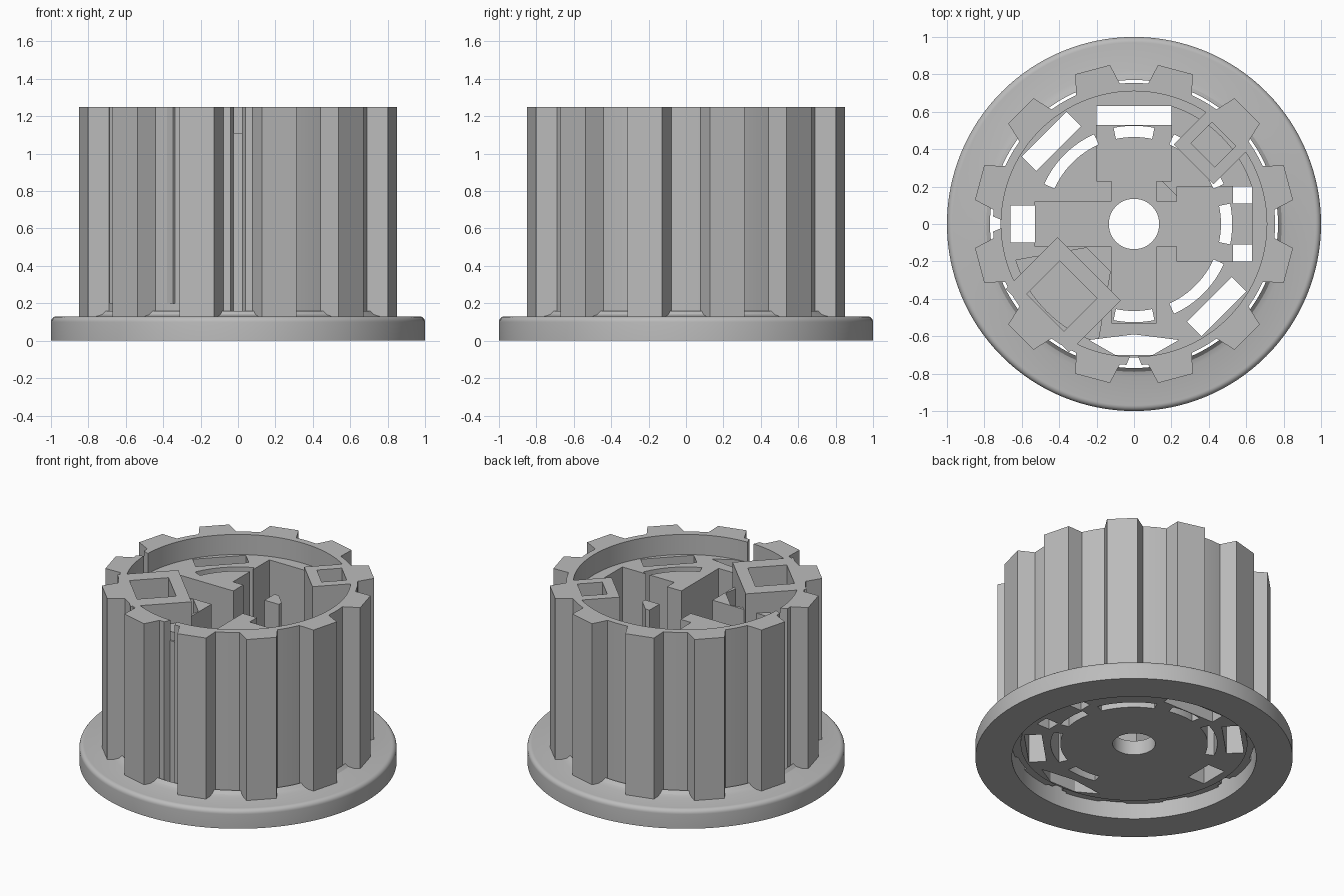
import bpy, bmesh, math
from math import radians, cos, sin
from mathutils import Matrix

cube = bpy.data.objects.get("Cube")
if cube:
    bpy.data.objects.remove(cube, do_unlink=True)

grey = bpy.data.materials.new("plain_grey")
grey.use_nodes = True
colour = (0.5, 0.5, 0.5, 1)
grey.diffuse_color = colour
grey.node_tree.nodes["Principled BSDF"].inputs["Base Color"].default_value = colour

BOTTOM, FLOOR, LOW, DECK, TOP = 0.1, 0.2, 0.7, 1.11, 1.25


def prism(name, points, z0, z1, turn=0):
    """Extrude a flat outline upward, turned about z by some degrees."""
    bm = bmesh.new()
    face = bm.faces.new([bm.verts.new((x, y, z0)) for x, y in points])
    new = bmesh.ops.extrude_face_region(bm, geom=[face])["geom"]
    verts = [v for v in new if isinstance(v, bmesh.types.BMVert)]
    bmesh.ops.translate(bm, verts=verts, vec=(0, 0, z1 - z0))
    bmesh.ops.rotate(bm, verts=bm.verts, matrix=Matrix.Rotation(radians(turn), 3, "Z"))
    bmesh.ops.recalc_face_normals(bm, faces=bm.faces)
    mesh = bpy.data.meshes.new(name)
    bm.to_mesh(mesh)
    bm.free()
    mesh.materials.append(grey)
    obj = bpy.data.objects.new(name, mesh)
    bpy.context.collection.objects.link(obj)
    return obj


def polar(r, deg):
    return r * cos(radians(deg)), r * sin(radians(deg))


def arc(r, a, b, n):
    return [polar(r, a + (b - a) * i / n) for i in range(n + 1)]


def circle(r, n=96):
    return arc(r, 0, 360, n)[:-1]


def rect(x0, x1, y0, y1):
    return [(x0, y0), (x1, y0), (x1, y1), (x0, y1)]


def cut(obj, points, z0, z1, turn=0):
    """Cut an extruded outline out of a part."""
    cutter = prism("cutter", points, z0, z1, turn)
    cutter.hide_render = True
    mod = obj.modifiers.new("cut", "BOOLEAN")
    mod.operation, mod.solver, mod.object = "DIFFERENCE", "EXACT", cutter
    bpy.context.view_layer.objects.active = obj
    bpy.ops.object.modifier_apply(modifier=mod.name)
    bpy.data.objects.remove(cutter, do_unlink=True)


def lathe(name, profile, steps=128):
    """Spin a closed radius-height profile about z."""
    bm = bmesh.new()
    rings = [[bm.verts.new((*polar(r, 360 * i / steps), z)) for r, z in profile]
             for i in range(steps)]
    n = len(profile)
    for i in range(steps):
        a, b = rings[i], rings[(i + 1) % steps]
        for j in range(n):
            k = (j + 1) % n
            bm.faces.new((a[j], b[j], b[k], a[k]))
    bmesh.ops.recalc_face_normals(bm, faces=bm.faces)
    mesh = bpy.data.meshes.new(name)
    bm.to_mesh(mesh)
    bm.free()
    mesh.materials.append(grey)
    obj = bpy.data.objects.new(name, mesh)
    bpy.context.collection.objects.link(obj)
    return obj


# Flange with a rounded rim and a small fillet towards the teeth
rim = [(0.97 + 0.03 * cos(radians(a)), 0.1 + 0.03 * sin(radians(a))) for a in range(0, 91, 15)]
flange = lathe("flange", [(0.77, 0), (1, 0), *rim, (0.82, 0.13), (0.79, 0.14), (0.77, 0.16)])

# Ring of twelve teeth
outline = []
for k in range(12):
    mid = 15 + 30 * k
    outline += [polar(0.755, mid - 9.2), polar(0.86, mid - 6.4),
                polar(0.86, mid + 6.4), polar(0.755, mid + 9.2)]
    outline += [polar(0.755, mid + 15)]
toothed_ring = prism("toothed_ring", outline, BOTTOM + 0.01, TOP)
cut(toothed_ring, circle(0.71), 0, 2)
for turn in (180, 270):
    cut(toothed_ring, [(0.68, -0.01), (0.8, -0.06), (0.8, 0.06), (0.68, 0.01)], 0, 2, turn)

# Core: raised decks separated by a cross of deep channels
core = prism("core", circle(0.715), BOTTOM, DECK)
wide = rect(0.23, 0.63, -0.2, 0.2)
narrow = rect(-0.1, 0.53, -0.12, 0.12)
for turn in (0, 90, 180, 270):
    cut(core, narrow, FLOOR, 2, turn)
for turn in (0, 90):
    cut(core, wide, FLOOR, 2, turn)

# Two quadrants step down around the clip blocks
step = arc(0.66, -28, 28, 16) + [(0.27, 0.09), (0.27, -0.09)]
for turn in (45, 225):
    cut(core, step, LOW, 2, turn)

# Shaft hole and small corner reliefs around it
cut(core, circle(0.135, 48), 0, 2)
cut(core, rect(-0.12, 0.12, -0.12, 0.12), FLOOR, 2, 45)

# Curved slots in the plate
for turn in (0, 45, 90, 135, 270, 315):
    half = 12 if turn % 90 == 0 else 21
    cut(core, arc(0.525, -half, half, 12) + arc(0.465, half, -half, 12), 0, 2, turn)

# Outer windows in the plate
for y in (-0.155, 0.155):
    cut(core, rect(0.53, 0.63, y - 0.045, y + 0.045), 0, 2)
cut(core, rect(0.53, 0.63, -0.2, 0.2), 0, 2, 90)
cut(core, rect(0.53, 0.66, -0.1, 0.1), 0, 2, 180)
for turn in (135, 315):
    cut(core, rect(0.57, 0.68, -0.17, 0.17), 0, 2, turn)
cut(core, [(0.62, -0.24), (0.7, -0.1), (0.7, 0.1), (0.62, 0.24), (0.59, 0.0)], 0, 2, 270)

# Clip blocks standing in the stepped quadrants, each with a pocket
small_clip = prism("small_clip", rect(0.45, 0.73, -0.15, 0.15), FLOOR, TOP, 45)
cut(small_clip, rect(0.52, 0.68, -0.09, 0.09), DECK - 0.1, 2, 45)
large_clip = prism("large_clip", rect(0.34, 0.73, -0.24, 0.24), FLOOR, TOP, 225)
cut(large_clip, rect(0.42, 0.67, -0.14, 0.14), DECK - 0.1, 2, 225)

# Smooth curved walls, keep corners crisp
for obj in (flange, toothed_ring, core, small_clip, large_clip):
    bpy.ops.object.select_all(action="DESELECT")
    obj.select_set(True)
    bpy.context.view_layer.objects.active = obj
    bpy.ops.object.shade_smooth_by_angle(angle=radians(20))
